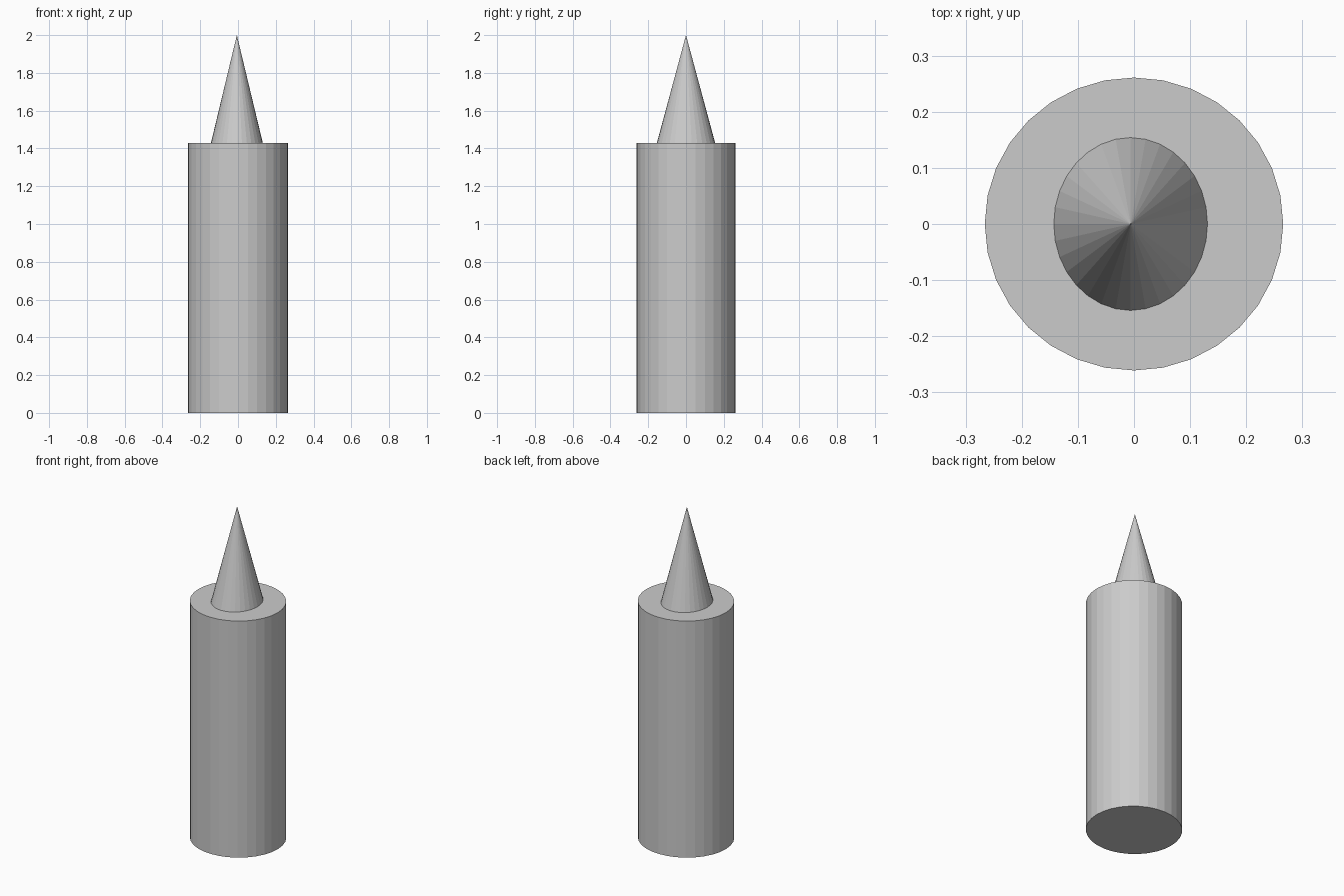
import bpy

if "Cube" in bpy.data.objects:
    bpy.data.objects.remove(bpy.data.objects["Cube"])

BODY_TOP = 1.43
TOTAL_HEIGHT = 2.0


def tapered_part(name, bottom_radius, top_radius, z_min, z_max, scale_xy, x=0.0):
    """Flat-faced 32-sided cylinder or cone with an elliptical section."""
    bpy.ops.mesh.primitive_cone_add(
        vertices=32, radius1=bottom_radius, radius2=top_radius,
        depth=z_max - z_min, location=(x, 0, (z_min + z_max) / 2))
    part = bpy.context.object
    part.name = name
    part.scale = (*scale_xy, 1)
    bpy.ops.object.transform_apply(location=False, rotation=False, scale=True)
    return part


# Main cylindrical body
tapered_part("body", 1, 1, 0, BODY_TOP, (0.266, 0.261))

# Pointed tip, slightly off-centre on the body
tapered_part("tip", 1, 0, BODY_TOP, TOTAL_HEIGHT, (0.137, 0.154), x=-0.006)
